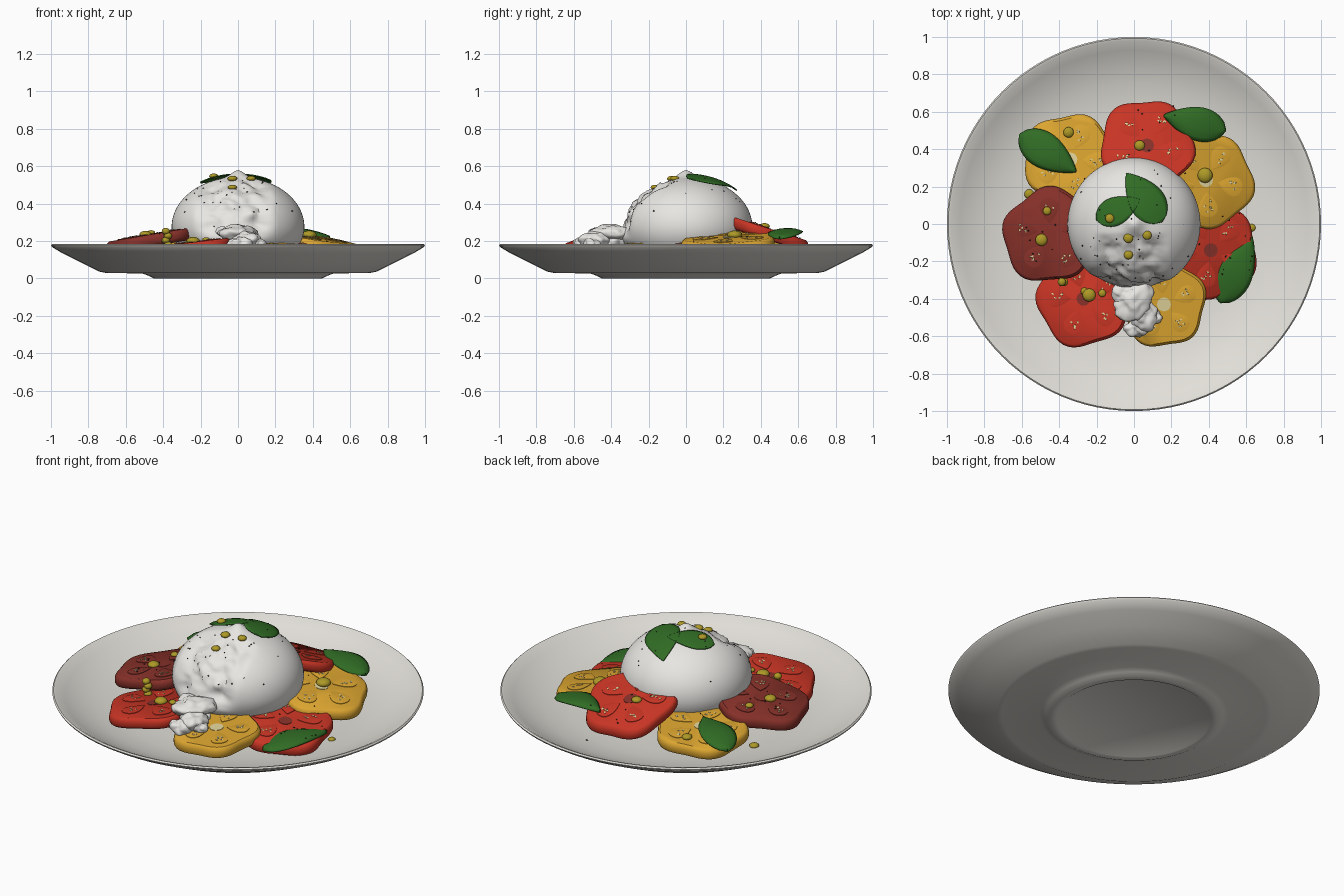
import bpy, bmesh, math, random
from mathutils import Vector, Matrix, noise

random.seed(4)
cube = bpy.data.objects.get("Cube")
if cube:
    bpy.data.objects.remove(cube)


def material(name, rgb):
    m = bpy.data.materials.new(name)
    m.use_nodes = True
    m.diffuse_color = (*rgb, 1)
    b = m.node_tree.nodes["Principled BSDF"]
    b.inputs["Base Color"].default_value = (*rgb, 1)
    b.inputs["Roughness"].default_value = 0.5
    return m


CERAMIC = material("warm ceramic", (.76, .74, .69))
CHEESE = material("cheese white", (.82, .81, .78))
RED = material("tomato red", (.58, .035, .018))
YELLOW = material("tomato yellow", (.72, .38, .03))
DARK = material("dark tomato", (.24, .03, .022))
GREEN = material("leaf green", (.03, .15, .018))
OIL = material("olive oil", (.42, .32, .02))
SEED = material("pale seed", (.75, .65, .32))
PEPPER = material("black pepper", (.03, .02, .015))


def finish(bm, name, mats, angle=40):
    bmesh.ops.recalc_face_normals(bm, faces=bm.faces)
    me = bpy.data.meshes.new(name)
    bm.to_mesh(me)
    bm.free()
    ob = bpy.data.objects.new(name, me)
    bpy.context.collection.objects.link(ob)
    for m in mats:
        me.materials.append(m)
    bpy.ops.object.select_all(action='DESELECT')
    ob.select_set(True)
    bpy.context.view_layer.objects.active = ob
    bpy.ops.object.shade_smooth_by_angle(angle=math.radians(angle))
    return ob


def loft(bm, rings, mat=0):
    """Bridge closed rings of points and cap both ends."""
    loops = [[bm.verts.new(p) for p in r] for r in rings]
    n = len(loops[0])
    faces = [bm.faces.new((a[i], a[(i + 1) % n], b[(i + 1) % n], b[i]))
             for a, b in zip(loops, loops[1:]) for i in range(n)]
    faces += [bm.faces.new(loops[0][::-1]), bm.faces.new(loops[-1])]
    for f in faces:
        f.material_index = mat


def circle(r, z, n=96):
    return [(r * math.cos(i * math.tau / n), r * math.sin(i * math.tau / n), z) for i in range(n)]


def blob(bm, loc, size, sub=2, mat=0):
    made = bmesh.ops.create_icosphere(bm, subdivisions=sub, radius=1, matrix=Matrix.LocRotScale(
        Vector(loc), Matrix.Rotation(random.uniform(0, 3), 3, 'Z'), Vector(size)))
    for f in {f for v in made["verts"] for f in v.link_faces}:
        f.material_index = mat
    return made["verts"]


# Plate: turned profile, underside to rim to well
bm = bmesh.new()
loft(bm, [circle(r, z) for r, z in [
    (.40, .012), (.415, .002), (.45, 0), (.48, .015), (.51, .026), (.71, .03), (.74, .036),
    (.85, .09), (.94, .135), (.995, .168), (1, .178), (.993, .185), (.98, .182),
    (.93, .152), (.85, .115), (.75, .082), (.62, .063), (.5, .058)]])
finish(bm, "plate", [CERAMIC])

# Tomato slices
def outline(scale, r, z, phase, n=60):
    pts = []
    for i in range(n):
        a = i * math.tau / n
        k = r * scale * (1 + .055 * math.cos(5 * a + phase) + .025 * math.cos(2 * a + phase))
        pts.append((k * math.cos(a), k * math.sin(a), z))
    return pts


def teardrop(ang, r, z, scale=1, n=20):
    pts = []
    for i in range(n):
        t = i * math.tau / n
        u = r * (.53 - .27 * scale * math.cos(t))
        v = r * .27 * scale * math.sin(t) * math.sin(t / 2)
        pts.append((u * math.cos(ang) - v * math.sin(ang), u * math.sin(ang) + v * math.cos(ang), z))
    return pts


def tomato_slice(name, x, y, top, r, gx, gy, flesh, core, phase):
    bm = bmesh.new()
    t = .065
    loft(bm, [outline(s, r, top - t + t * h, phase) for s, h in [
        (.92, 0), (.97, .08), (1, .3), (1, .65), (.98, .87), (.94, 1)]])
    for k in range(5):
        ang = (k * math.tau - phase) / 5
        loft(bm, [teardrop(ang, r, top - .002), teardrop(ang, r, top + .003),
                  teardrop(ang, r, top + .004, .93)])
        for _ in range(5):
            d, side = r * random.uniform(.45, .68), random.uniform(-.16, .16)
            blob(bm, (d * math.cos(ang + side), d * math.sin(ang + side), top + .004),
                 (.009, .005, .004), 1, 1)
    loft(bm, [circle(.037, top - .002, 20), circle(.037, top + .002, 20)], 2)
    for v in bm.verts:
        v.co.z += gx * v.co.x + gy * v.co.y
        v.co.x += x
        v.co.y += y
    finish(bm, name, [flesh, SEED, core])


for spec in [
        ("back_slice", .07, .42, .275, .245, 0, -.32, RED, DARK, 1.0),
        ("right_back_slice", .385, .235, .222, .25, -.15, .05, YELLOW, SEED, 1.2),
        ("right_front_slice", .41, -.14, .165, .25, -.1, .1, RED, DARK, 2.4),
        ("front_slice", .16, -.43, .17, .225, 0, .1, YELLOW, SEED, 4.2),
        ("left_front_slice", -.27, -.40, .19, .25, .12, 0, RED, DARK, 3.4),
        ("left_slice", -.45, -.06, .238, .25, .17, 0, DARK, DARK, 4.6),
        ("left_back_slice", -.34, .345, .195, .245, .06, -.08, YELLOW, SEED, .4)]:
    tomato_slice(*spec)

# Cheese ball: pinched top, torn front
bm = bmesh.new()
bmesh.ops.create_uvsphere(bm, u_segments=96, v_segments=64, radius=1)
for v in bm.verts:
    u = v.co.copy()
    v.co = Vector((.355 * u.x, .355 * u.y, .275 + (.268 if u.z > 0 else .24) * u.z))
    d = math.hypot(v.co.x, v.co.y)
    if u.z > 0:
        v.co.z += .036 * math.exp(-(d / .045) ** 2)
    if v.co.y < -.05 and u.z > -.25:
        side = max(0, min(1, (.21 - abs(v.co.x + .02)) / .06))
        high = max(0, min(1, (-.05 - v.co.y) / .08)) * max(0, min(1, (u.z + .25) / .3))
        rough = noise.noise(v.co * 13) * .028 + noise.noise(v.co * 32) * .012
        v.co += Vector((u.x, u.y, u.z * .6)) * side * high * (rough - .038)
finish(bm, "cheese_ball", [CHEESE], 50)

# Spilled curds
bm = bmesh.new()
for loc, size in [((0, -.41, .24), (.125, .09, .042)), ((.05, -.49, .205), (.09, .08, .045)),
                  ((.01, -.555, .185), (.065, .05, .045)), ((0, -.40, .19), (.07, .09, .05)),
                  ((.1, -.5, .19), (.05, .05, .03)), ((-.05, -.37, .25), (.07, .06, .035))]:
    for v in blob(bm, loc, size, 4):
        v.co += (v.co - Vector(loc)).normalized() * (noise.noise(v.co * 20) * .022 + noise.noise(v.co * 45) * .006)
finish(bm, "cheese_curds", [CHEESE], 60)


# Height of the topmost surface below a point
def surface(x, y):
    dg = bpy.context.evaluated_depsgraph_get()
    hit, loc, *_ = bpy.context.scene.ray_cast(dg, Vector((x, y, 2)), Vector((0, 0, -1)))
    return loc.z if hit else .06


# Basil leaves: arched pointed blades
def leaf(name, base, tip, width, z0=None, z1=None):
    bm = bmesh.new()
    a, b = Vector(base), Vector(tip)
    side = (b - a).normalized().orthogonal()
    nu, nv = 18, 8
    rows = []
    for i in range(nu + 1):
        t = i / nu
        w = width * max(.01, math.sin(math.pi * t ** .75)) ** .8
        row = []
        for j in range(nv + 1):
            s = 2 * j / nv - 1
            p = a.lerp(b, t) + side * s * w
            if z0 is None:
                q = 1 - (p.length / .37) ** 2
                z = .29 + .268 * math.sqrt(max(.05, q))
            else:
                z = z0 + (z1 - z0) * t + .03 * math.sin(math.pi * t) - .022 * s * s + .006 * abs(s)
            row.append(bm.verts.new((p.x, p.y, z)))
        rows.append(row)
    for r, q in zip(rows, rows[1:]):
        for j in range(nv):
            bm.faces.new((r[j], r[j + 1], q[j + 1], q[j]))
    ob = finish(bm, name, [GREEN], 60)
    mod = ob.modifiers.new("thickness", 'SOLIDIFY')
    mod.thickness = .006
    mod.offset = 0


leaf("top_leaf_large", (.15, .01), (-.04, .27), .095)
leaf("top_leaf_small", (-.2, .02), (.03, .13), .075)
leaf("back_leaf", (.49, .5), (.16, .58), .09, .225, .245)
leaf("left_leaf", (-.61, .48), (-.31, .28), .095, .18, .215)
leaf("right_leaf", (.46, -.42), (.63, -.07), .1, .12, .14)
bpy.context.view_layer.update()

# Oil drops resting on whatever lies below
spots = [(x, y, r, surface(x, y)) for x, y, r in [
    (-.35, .49, .028), (.03, .42, .028), (.38, .26, .04), (-.13, .03, .024), (-.03, -.075, .026),
    (.07, -.06, .024), (-.03, -.165, .024), (-.56, .16, .026), (-.465, .07, .022),
    (-.495, -.085, .032), (-.24, -.38, .035), (-.17, -.37, .02), (-.265, -.36, .02), (.63, -.02, .02)]]
flakes = []
for cx, cy, spread, count in [(0, 0, .3, 30), (0, -.2, .14, 12), (-.45, -.15, .15, 10),
                              (.5, -.1, .17, 12), (.1, .5, .13, 8)]:
    for _ in range(count):
        x, y = cx + random.uniform(-spread, spread), cy + random.uniform(-spread, spread)
        flakes.append((x, y, surface(x, y)))
bm = bmesh.new()
for x, y, r, z in spots:
    blob(bm, (x, y, z + r * .15), (r, r, r * .6), 3)
for k in range(4):
    blob(bm, (-.38 + .006 * (-1) ** k, -.31, .18 + .024 * k), (.022, .022, .018), 3)
finish(bm, "oil_drops", [OIL], 60)

# Ground pepper
bm = bmesh.new()
for x, y, z in flakes:
    r = random.uniform(.003, .006)
    blob(bm, (x, y, z + .001), (r, r * .8, r * .7), 1)
finish(bm, "pepper_flakes", [PEPPER], 20)
